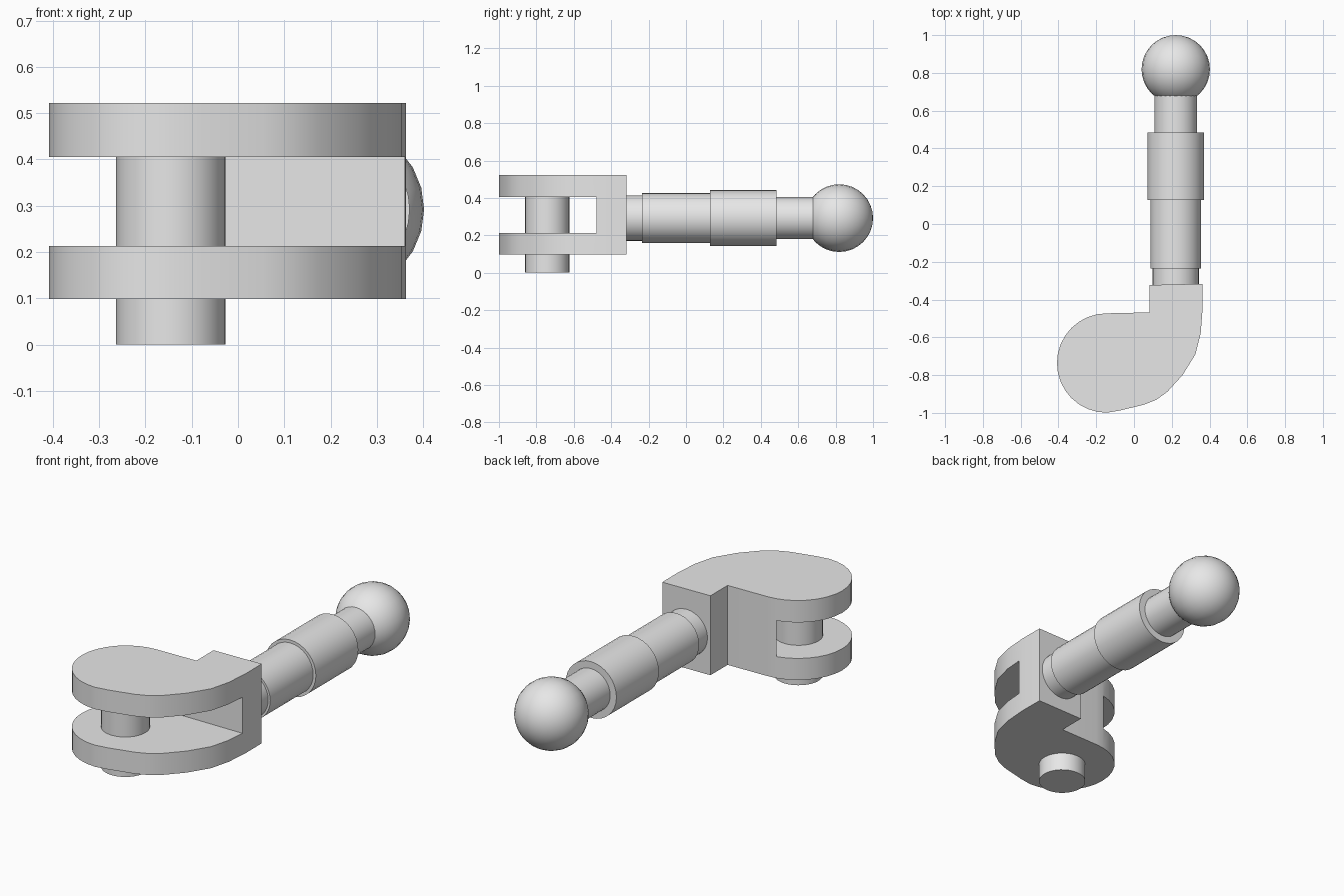
import bpy, bmesh, math
from mathutils import Matrix

cube = bpy.data.objects.get("Cube")
if cube:
    bpy.data.objects.remove(cube, do_unlink=True)

grey = bpy.data.materials.new("plain grey")
grey.use_nodes = True
grey.diffuse_color = (0.8, 0.8, 0.8, 1)
grey.node_tree.nodes["Principled BSDF"].inputs["Base Color"].default_value = (0.8, 0.8, 0.8, 1)


def add_object(name, bm):
    bmesh.ops.recalc_face_normals(bm, faces=bm.faces[:])
    mesh = bpy.data.meshes.new(name)
    bm.to_mesh(mesh)
    bm.free()
    mesh.materials.append(grey)
    obj = bpy.data.objects.new(name, mesh)
    bpy.context.collection.objects.link(obj)
    return obj


def shade(obj):
    bpy.ops.object.select_all(action='DESELECT')
    obj.select_set(True)
    bpy.context.view_layer.objects.active = obj
    bpy.ops.object.shade_smooth_by_angle(angle=math.radians(35))


def prism(name, outline, z0, z1):
    bm = bmesh.new()
    face = bm.faces.new([bm.verts.new((x, y, z0)) for x, y in outline])
    top = bmesh.ops.extrude_face_region(bm, geom=[face])["geom"]
    bmesh.ops.translate(bm, vec=(0, 0, z1 - z0),
                        verts=[v for v in top if isinstance(v, bmesh.types.BMVert)])
    return add_object(name, bm)


def lathe(name, profile, x, z, steps=32):
    """Turn (radius, y) points around a line parallel to y."""
    bm = bmesh.new()
    verts = [bm.verts.new((r, y, 0)) for r, y in profile]
    edges = [bm.edges.new(pair) for pair in zip(verts, verts[1:])]
    bmesh.ops.spin(bm, geom=verts + edges, cent=(0, 0, 0), axis=(0, 1, 0),
                   angle=math.tau, steps=steps, use_merge=True)
    bmesh.ops.remove_doubles(bm, verts=bm.verts[:], dist=1e-5)
    bmesh.ops.translate(bm, vec=(x, 0, z), verts=bm.verts[:])
    obj = add_object(name, bm)
    shade(obj)
    return obj


# Forked bracket: round eye end sweeping into a square block
EYE_X, EYE_Y, EYE_R = -0.145, -0.736, 0.263
outline = [(0.082, -0.323), (0.362, -0.317), (0.363, -0.45), (0.353, -0.58),
           (0.325, -0.69), (0.257, -0.80), (0.177, -0.888), (0.119, -0.93),
           (0.055, -0.956), (-0.077, -0.988)]
for i in range(17):
    a = math.radians(-90 - 11.25 * i)
    outline.append((EYE_X + EYE_R * math.cos(a), EYE_Y + EYE_R * math.sin(a)))
outline.append((0.082, -0.468))
bracket = prism("fork_bracket", outline, 0.098, 0.522)

# Slot between the two fork plates
cutter = prism("slot_cutter", [(-1, -2), (1, -2), (1, -0.479), (-1, -0.479)], 0.213, 0.405)
cutter.hide_render = True
cut = bracket.modifiers.new("slot", 'BOOLEAN')
cut.operation = 'DIFFERENCE'
cut.solver = 'EXACT'
cut.object = cutter
bpy.ops.object.select_all(action='DESELECT')
bracket.select_set(True)
bpy.context.view_layer.objects.active = bracket
bpy.ops.object.modifier_apply(modifier="slot")
bpy.data.objects.remove(cutter, do_unlink=True)
shade(bracket)

# Pin through the fork
bm = bmesh.new()
bmesh.ops.create_cone(bm, cap_ends=True, segments=32, radius1=0.118, radius2=0.118,
                      depth=0.46, matrix=Matrix.Translation((EYE_X, -0.742, 0.23)))
shade(add_object("fork_pin", bm))

# Stepped shaft
SHAFT_X, SHAFT_Z = 0.221, 0.292
lathe("stepped_shaft", [(0, -0.40), (0.122, -0.40), (0.122, -0.235), (0.134, -0.235),
                        (0.134, 0.127), (0.15, 0.127), (0.15, 0.485), (0.113, 0.485),
                        (0.113, 0.72), (0, 0.72)], SHAFT_X, SHAFT_Z)

# Ball end
BALL_R = 0.181
arc = [(BALL_R * math.sin(math.pi * i / 16), 0.819 - BALL_R * math.cos(math.pi * i / 16))
       for i in range(17)]
lathe("ball_end", arc, SHAFT_X, SHAFT_Z, 24)
